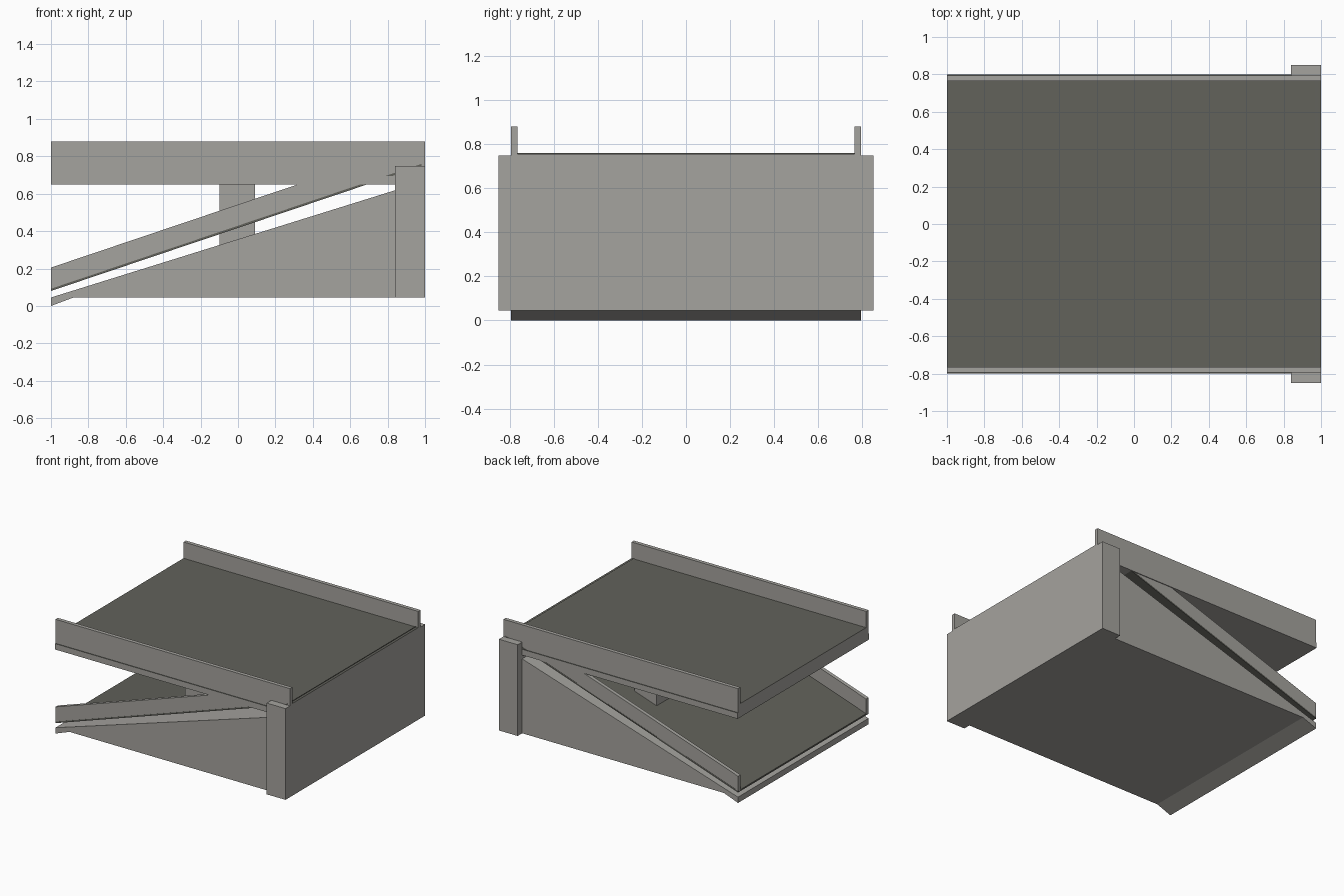
import bpy
import bmesh

if "Cube" in bpy.data.objects:
    bpy.data.objects.remove(bpy.data.objects["Cube"])


def material(name, rgb):
    m = bpy.data.materials.new(name)
    m.diffuse_color = (*rgb, 1)
    m.use_nodes = True
    m.node_tree.nodes["Principled BSDF"].inputs["Base Color"].default_value = m.diffuse_color
    return m


CONCRETE = material("light_concrete", (0.376, 0.366, 0.342))
ASPHALT = material("dark_asphalt", (0.122, 0.122, 0.105))


def prism(name, profile, y0, y1, mat=CONCRETE, top_mat=None):
    """Extrude an x-z profile along y; optionally recolour the upward faces."""
    bm = bmesh.new()
    near = [bm.verts.new((x, y0, z)) for x, z in profile]
    far = [bm.verts.new((x, y1, z)) for x, z in profile]
    bm.faces.new(near)
    bm.faces.new(far[::-1])
    n = len(profile)
    for i in range(n):
        j = (i + 1) % n
        bm.faces.new((near[j], near[i], far[i], far[j]))
    bmesh.ops.recalc_face_normals(bm, faces=bm.faces)
    bm.normal_update()
    mesh = bpy.data.meshes.new(name)
    mesh.materials.append(mat)
    if top_mat:
        mesh.materials.append(top_mat)
        for f in bm.faces:
            f.material_index = int(f.normal.z > 0.7)
    bm.to_mesh(mesh)
    bm.free()
    ob = bpy.data.objects.new(name, mesh)
    bpy.context.collection.objects.link(ob)
    return ob


def rect(x0, x1, z0, z1):
    return [(x0, z0), (x1, z0), (x1, z1), (x0, z1)]


def slope(x0, x1, z0, thickness, grade):
    """Parallelogram that rises along x."""
    z1 = z0 + (x1 - x0) * grade
    return [(x0, z0), (x1, z1), (x1, z1 + thickness), (x0, z0 + thickness)]


GRADE = 0.337

# Solid wedge under the ramp, with its toe dipping to the ground
prism("base_wedge", [(-1, 0.0), (-0.88, 0.045), (0.99, 0.045),
                     (0.99, 0.665), (-1, 0.045)], -0.795, 0.795)

# End wall with projecting side piers
prism("end_wall", rect(0.84, 1, 0.045, 0.748), -0.85, 0.85)

# Upper deck: wide lower slab and dark driving surface
prism("deck_slab", rect(-1, 1, 0.65, 0.695), -0.8, 0.8, CONCRETE, ASPHALT)
prism("deck_surface", rect(-1, 1, 0.69, 0.755), -0.77, 0.77, CONCRETE, ASPHALT)

# Ramp plate between the two levels
prism("ramp_plate", slope(-1, 0.98, 0.08, 0.012, GRADE), -0.795, 0.795, ASPHALT)

# Parapets on both sides of deck and ramp
for side, s in (("front", -1), ("back", 1)):
    y0, y1 = sorted((s * 0.765, s * 0.794))
    prism(side + "_deck_parapet", rect(-1, 1, 0.66, 0.88), y0, y1)
    prism(side + "_ramp_parapet", slope(-1, 0.98, 0.085, 0.12, GRADE), y0, y1)

# Central support pier
prism("support_pier", rect(-0.1, 0.09, 0.06, 0.74), -0.5, 0.5)
